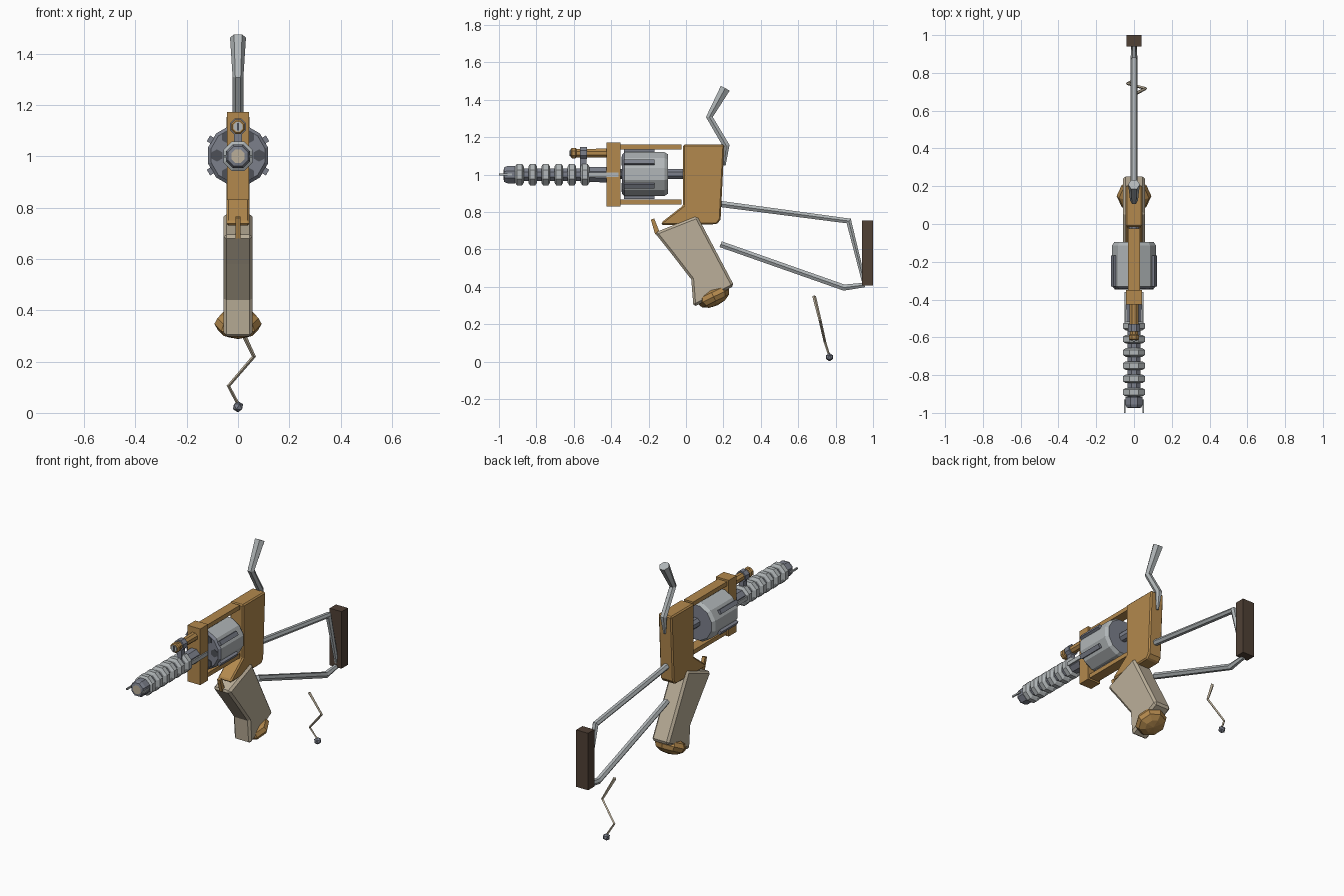
import bpy, bmesh, math
from mathutils import Vector, Matrix

if "Cube" in bpy.data.objects:
    bpy.data.objects.remove(bpy.data.objects["Cube"])


def colour(name, rgb):
    m = bpy.data.materials.new(name)
    m.diffuse_color = (*rgb, 1)
    m.use_nodes = True
    m.node_tree.nodes["Principled BSDF"].inputs["Base Color"].default_value = m.diffuse_color
    return m


WOOD = colour("warm_wood", (0.45, 0.25, 0.075))
TAN = colour("pale_tan", (0.50, 0.43, 0.32))
STEEL = colour("light_steel", (0.44, 0.47, 0.48))
GUN = colour("gunmetal", (0.20, 0.215, 0.26))
DARK = colour("dark_steel", (0.075, 0.08, 0.095))
BROWN = colour("dark_brown", (0.08, 0.052, 0.036))


def finish(name, bm, *mats):
    bmesh.ops.recalc_face_normals(bm, faces=bm.faces)
    me = bpy.data.meshes.new(name)
    bm.to_mesh(me)
    bm.free()
    ob = bpy.data.objects.new(name, me)
    bpy.context.collection.objects.link(ob)
    for m in mats:
        me.materials.append(m)
    return ob


def bevel(ob, width):
    b = ob.modifiers.new("bevel", 'BEVEL')
    b.width, b.segments = width, 1
    b.limit_method, b.angle_limit = 'ANGLE', math.radians(50)
    return ob


def skin(name, rings, mats, bands=None, caps=(0, 0)):
    """Joins equal rings of points into a closed tube; bands picks materials."""
    bm = bmesh.new()
    vs = [[bm.verts.new(p) for p in r] for r in rings]
    n = len(vs[0])
    for k in range(len(vs) - 1):
        for i in range(n):
            j = (i + 1) % n
            f = bm.faces.new((vs[k][i], vs[k][j], vs[k + 1][j], vs[k + 1][i]))
            f.material_index = bands[k] if bands else 0
    for ring, c in ((vs[0], caps[0]), (vs[-1], caps[1])):
        bm.faces.new(ring).material_index = c
    return finish(name, bm, *mats)


def lathe(name, prof, mats, n=8, x=0, z=1.0, bands=None, caps=(0, 0)):
    """Turned part along y from (y, radius) pairs."""
    ang = [2 * math.pi * (i + 0.5) / n for i in range(n)]
    rings = [[(x + r * math.cos(a), y, z + r * math.sin(a)) for a in ang] for y, r in prof]
    return skin(name, rings, mats, bands, caps)


def tube(name, path, radii, mat, side=(1, 0, 0), n=6):
    """Rod along a bent path with mitred corners."""
    pts, side, rings = [Vector(p) for p in path], Vector(side), []
    for i, p in enumerate(pts):
        a = (p - pts[i - 1]).normalized() if i else Vector()
        b = (pts[i + 1] - p).normalized() if i < len(pts) - 1 else Vector()
        up = (a + b).normalized().cross(side).normalized()
        rings.append([p + radii[i] * (side * math.cos(t) + up * math.sin(t))
                      for t in (2 * math.pi * k / n for k in range(n))])
    return skin(name, rings, [mat])


def slab(name, prof, half, mat, bev=0):
    """Side profile of (y, z) points extruded across x."""
    ob = skin(name, [[(s * half, y, z) for y, z in prof] for s in (-1, 1)], [mat])
    return bevel(ob, bev) if bev else ob


def box(name, x, y, z, mat, rot=0, pivot_z=1.0):
    """Box from ranges, optionally turned about the barrel axis."""
    bm = bmesh.new()
    size = [b - a for a, b in (x, y, z)]
    mid = [(a + b) / 2 for a, b in (x, y, z)]
    bmesh.ops.create_cube(bm, size=1, matrix=Matrix.Translation(mid) @ Matrix.Diagonal((*size, 1)))
    if rot:
        bmesh.ops.rotate(bm, verts=bm.verts, cent=(0, 0, pivot_z), matrix=Matrix.Rotation(rot, 3, 'Y'))
    return finish(name, bm, mat)


# Wooden frame: rear body, front bracket and the two straps
slab("frame_body", [(-0.015, 1.16), (0.205, 1.16), (0.185, 0.76), (0.165, 0.735),
                    (-0.13, 0.73), (-0.13, 0.745), (-0.015, 0.835)], 0.045, WOOD, 0.012)
box("front_bracket", (-0.043, 0.043), (-0.425, -0.35), (0.83, 1.172), WOOD)
for label, z in (("top_strap", 1.135), ("bottom_strap", 0.84)):
    box(label, (-0.031, 0.031), (-0.352, -0.025), (z, z + 0.026), WOOD)

# Revolving cylinder with dark ends, ribs and chambers
CZ = 1.003
lathe("cylinder", [(-0.342, 0.108), (-0.33, 0.121), (-0.115, 0.121), (-0.095, 0.108)],
      [STEEL, GUN], 12, z=CZ, bands=[1, 0, 0], caps=(1, 1))
lathe("cylinder_axle", [(-0.36, 0.03), (-0.01, 0.03)], [GUN], z=CZ)
for k in range(6):
    box(f"cylinder_rib_{k}", (-0.013, 0.013), (-0.332, -0.168), (CZ + 0.1, CZ + 0.133),
        GUN, k * math.pi / 3, CZ)
    a = k * math.pi / 3
    lathe(f"chamber_{k}", [(-0.346, 0.024), (-0.34, 0.024)], [DARK], 6,
          x=0.082 * math.cos(a), z=CZ + 0.082 * math.sin(a))

# Barrel with ringed cooling sleeve and pale muzzle
lathe("barrel", [(-0.56, 0.042), (-0.425, 0.045), (-0.36, 0.045)], [GUN])
lathe("sleeve_core", [(-0.935, 0.036), (-0.5, 0.036)], [GUN])
for k in range(6):
    y = -0.54 - 0.07 * k
    lathe(f"cooling_ring_{k}", [(y - 0.023, 0.047), (y - 0.014, 0.062),
                                (y + 0.014, 0.062), (y + 0.023, 0.047)], [STEEL])
lathe("muzzle", [(-0.975, 0.028), (-0.972, 0.042), (-0.955, 0.05), (-0.915, 0.05)],
      [GUN, TAN], caps=(1, 0))
for s in (-1, 1):
    box("muzzle_prong", (s * 0.05 - 0.004, s * 0.05 + 0.004), (-1.0, -0.93), (0.995, 1.005), STEEL)
    box("barrel_side_plate", (s * 0.046 - 0.004, s * 0.046 + 0.004), (-0.52, -0.36),
        (0.988, 1.012), STEEL)

# Small tube sight above the barrel, held by a band
lathe("sight_tube", [(-0.615, 0.024), (-0.61, 0.03), (-0.59, 0.03), (-0.585, 0.024),
                     (-0.42, 0.026)], [WOOD], z=1.115)
lathe("sight_lens", [(-0.619, 0.02), (-0.61, 0.02)], [STEEL], z=1.115)
box("sight_slot", (-0.004, 0.004), (-0.622, -0.615), (1.1, 1.13), DARK)
lathe("sight_band", [(-0.568, 0.034), (-0.53, 0.034)], [GUN], z=1.115)
box("sight_mount", (-0.016, 0.016), (-0.566, -0.532), (1.03, 1.1), GUN)

# Grip, pommel and trigger
slab("grip", [(0.06, 0.78), (0.258, 0.405), (0.04, 0.292), (0.028, 0.44),
              (-0.08, 0.58), (-0.168, 0.69)], 0.057, TAN, 0.013)
bm = bmesh.new()
bmesh.ops.create_uvsphere(bm, u_segments=8, v_segments=6, radius=1)
bmesh.ops.transform(bm, verts=bm.verts, matrix=Matrix.Translation((0, 0.148, 0.347))
                    @ Matrix.Rotation(math.radians(26), 4, 'X')
                    @ Matrix.Diagonal((0.092, 0.092, 0.05, 1)))
finish("pommel", bm, WOOD)
slab("trigger", [(-0.188, 0.76), (-0.17, 0.765), (-0.14, 0.69), (-0.165, 0.68)], 0.01, WOOD)

# Tall bent hammer
tube("hammer", [(0, 0.205, 1.05), (0, 0.215, 1.155), (0, 0.125, 1.308), (0, 0.21, 1.462)],
     [0.008, 0.021, 0.021, 0.031], STEEL)

# Folding stock: two rods and the butt pad
tube("stock_upper_rod", [(0, 0.17, 0.845), (0, 0.87, 0.752), (0, 0.953, 0.42)],
     [0.019, 0.019, 0.012], STEEL)
tube("stock_lower_rod", [(0, 0.185, 0.628), (0, 0.845, 0.396), (0, 0.955, 0.41)],
     [0.019, 0.019, 0.014], STEEL)
box("butt_pad", (-0.04, 0.04), (0.94, 1.0), (0.408, 0.755), BROWN)

# Loose zigzag charm with a bead
tube("charm_cord", [(0, 0.685, 0.35), (0.062, 0.717, 0.22), (-0.037, 0.743, 0.105),
                    (0, 0.765, 0.035)], [0.01, 0.008, 0.007, 0.006], TAN, (0, 1, 0), 4)
bm = bmesh.new()
bmesh.ops.create_icosphere(bm, subdivisions=1, radius=0.022,
                           matrix=Matrix.Translation((0, 0.767, 0.024)))
finish("charm_bead", bm, GUN)
